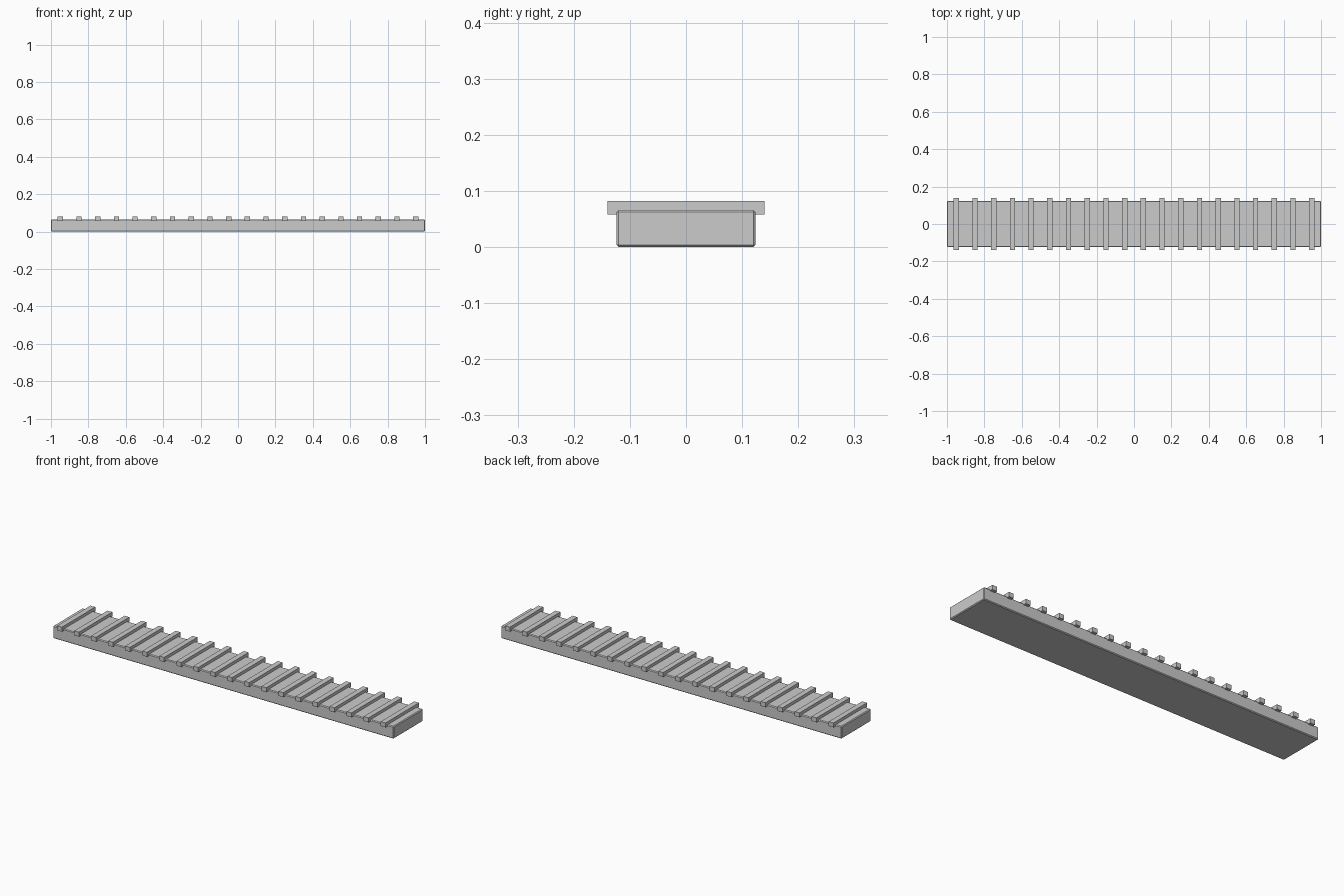
import bpy

if "Cube" in bpy.data.objects:
    bpy.data.objects.remove(bpy.data.objects["Cube"])


def box(name, center, size):
    bpy.ops.mesh.primitive_cube_add(size=1, location=center)
    ob = bpy.context.object
    ob.name = name
    ob.scale = size
    bpy.ops.object.transform_apply(location=False, rotation=False, scale=True)
    return ob


# Long plank body with a fine chamfer on every edge
body = box("track_body", (0, 0, 0.033), (2.0, 0.248, 0.066))
chamfer = body.modifiers.new("chamfer", 'BEVEL')
chamfer.width = 0.004
chamfer.segments = 1

# Evenly spaced cross bars, sunk slightly into the top and overhanging the sides
for i in range(20):
    box(f"cross_bar_{i + 1:02d}", (-0.95 + 0.1 * i, 0, 0.07), (0.028, 0.28, 0.024))
